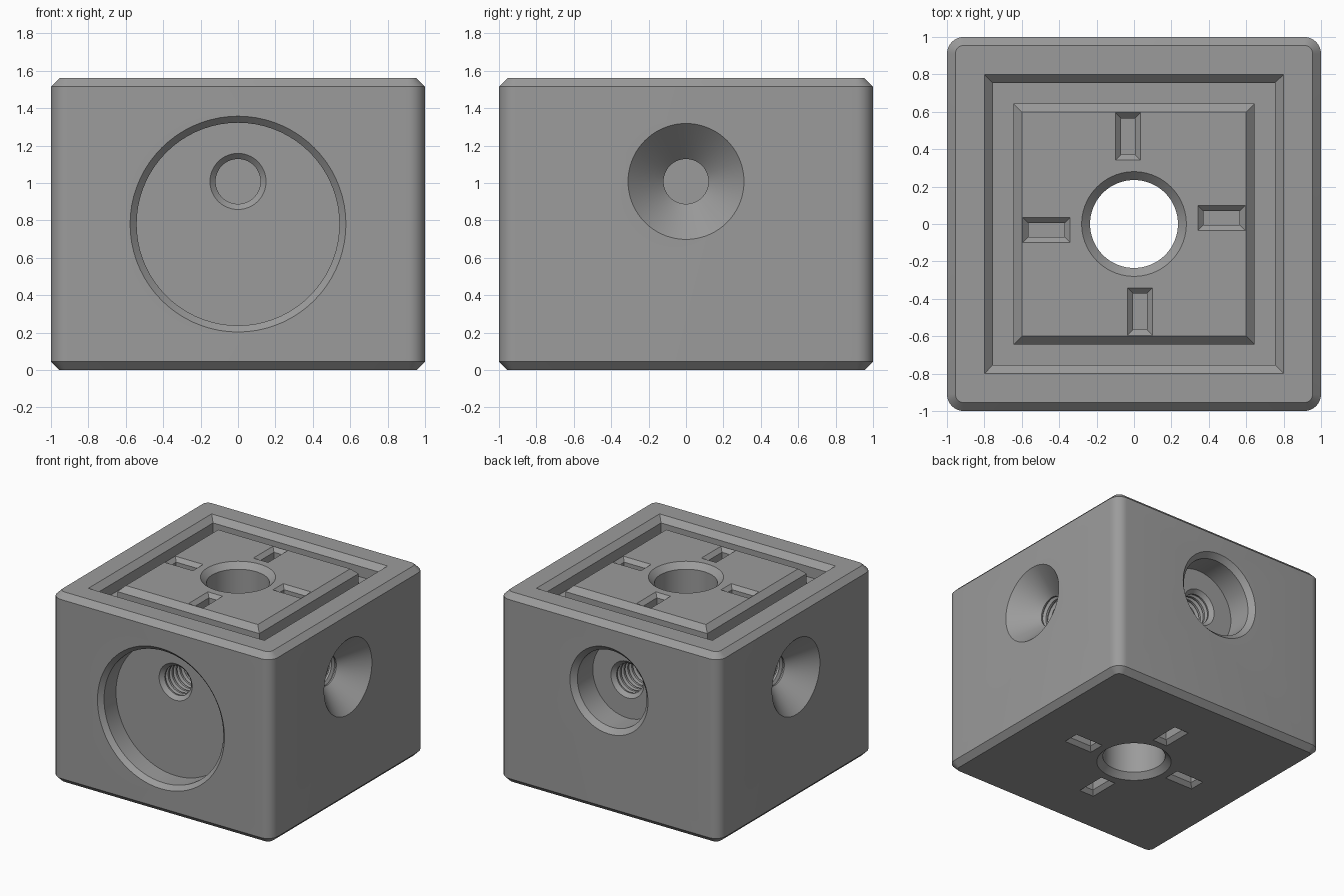
import bpy, bmesh, math
from mathutils import Matrix, Vector

if "Cube" in bpy.data.objects:
    bpy.data.objects.remove(bpy.data.objects["Cube"])

H = 1.56        # block height
AXIS_Z = 1.008  # height of the side holes
C = 0.045       # rim chamfer

gray = bpy.data.materials.new("gray_metal")
gray.diffuse_color = (0.33, 0.33, 0.33, 1)
gray.use_nodes = True
gray.node_tree.nodes["Principled BSDF"].inputs["Base Color"].default_value = gray.diffuse_color


def circle(r, d, n=72):
    return [Vector((r * math.cos(2 * math.pi * i / n), r * math.sin(2 * math.pi * i / n), -d)) for i in range(n)]


def rect(a, b, d):
    return [Vector((x * a, y * b, -d)) for x, y in ((1, 1), (-1, 1), (-1, -1), (1, -1))]


def rounded_square(half, r, z, seg=8):
    pts = []
    for q in range(4):
        c = Matrix.Rotation(q * math.pi / 2, 3, 'Z') @ Vector((half - r, half - r, 0))
        for i in range(seg + 1):
            a = (q + i / seg) * math.pi / 2
            pts.append(Vector((c.x + r * math.cos(a), c.y + r * math.sin(a), z)))
    return pts


def loft(name, loops, matrix=Matrix.Identity(4), closed=False):
    """Skin a row of matching loops, capped at the ends or closed into a ring."""
    bm = bmesh.new()
    rings = [[bm.verts.new(matrix @ p) for p in loop] for loop in loops]
    pairs = list(zip(rings, rings[1:]))
    if closed:
        pairs.append((rings[-1], rings[0]))
    else:
        bm.faces.new(rings[0])
        bm.faces.new(rings[-1])
    n = len(rings[0])
    for a, b in pairs:
        for i in range(n):
            j = (i + 1) % n
            bm.faces.new((a[i], a[j], b[j], b[i]))
    bmesh.ops.recalc_face_normals(bm, faces=bm.faces[:])
    mesh = bpy.data.meshes.new(name)
    bm.to_mesh(mesh)
    bm.free()
    mesh.materials.append(gray)
    ob = bpy.data.objects.new(name, mesh)
    bpy.context.scene.collection.objects.link(ob)
    return ob


def cut(target, cutter):
    """Subtract the cutter, keeping the first solver result that is sound."""
    cutter.hide_render = True
    for solver in ('EXACT', 'MANIFOLD', 'FLOAT'):
        m = target.modifiers.new("cut", 'BOOLEAN')
        m.operation, m.solver, m.object = 'DIFFERENCE', solver, cutter
        bpy.context.view_layer.update()
        deps = bpy.context.evaluated_depsgraph_get()
        mesh = bpy.data.meshes.new_from_object(target.evaluated_get(deps))
        target.modifiers.remove(m)
        if len(mesh.polygons) >= len(target.data.polygons):
            target.data = mesh
            break
    bpy.data.objects.remove(cutter)


def side_matrix(angle, z):
    """Place a cutter whose +z points out of the side; angle 0 is the front."""
    return (Matrix.Rotation(angle, 4, 'Z') @ Matrix.Translation((0, -1, z))
            @ Matrix.Rotation(math.pi / 2, 4, 'X'))


def thread(start, turns=7, pitch=0.05):
    """Chamfered mouth and ridged bore of a blind threaded hole."""
    prof = [(0.15, start), (0.12, start + 0.03)]
    for i in range(turns):
        d = start + 0.03 + i * pitch
        prof += [(0.12, d + 0.012), (0.143, d + 0.025), (0.143, d + 0.031), (0.12, d + 0.044)]
    return prof + [(0.12, start + 0.05 + turns * pitch)]


def lathe(name, profile, matrix):
    return loft(name, [circle(r, d) for r, d in profile], matrix)


# Block with rounded corners and chamfered rims
block = loft("connector_block", [
    rounded_square(1 - C, 0.045, 0), rounded_square(1, 0.09, C),
    rounded_square(1, 0.09, H - C), rounded_square(1 - C, 0.045, H)])

top = Matrix.Translation((0, 0, H))
bottom = Matrix.Rotation(math.pi, 4, 'Y')

# Vertical through bore, chamfered at both ends
cut(block, lathe("bore_cutter", [(0.30, -0.02), (0.235, C), (0.235, H - C), (0.30, H + 0.02)], top))

# Square groove in the top
cut(block, loft("groove_cutter", [rect(h, h, d) for h, d in (
    (0.82, -0.02), (0.755, 0.045), (0.755, 0.13),
    (0.645, 0.13), (0.645, 0.045), (0.58, -0.02))], top, closed=True))

# Four key slots on top and four underneath
for end in (top, bottom):
    for q in range(4):
        place = end @ Matrix.Rotation(q * math.pi / 2, 4, 'Z') @ Matrix.Translation((-0.032, 0.468, 0))
        cut(block, loft("slot_cutter", [rect(0.067 + e, 0.127 + e, d) for e, d in (
            (0.02, -0.02), (-0.03, 0.03), (-0.03, 0.12))], place))

# Large front recess, smaller back recess, conical side seats, threaded holes
cut(block, lathe("front_recess_cutter", [(0.597, -0.02), (0.542, 0.035), (0.542, 0.19)],
                 side_matrix(0, H / 2)))
for angle, prof in (
        (0, [(0.15, 0.17)] + thread(0.19)),
        (math.pi, [(0.375, -0.02), (0.315, 0.04), (0.315, 0.24)] + thread(0.24)),
        (math.pi / 2, [(0.33, -0.02)] + thread(0.16)),
        (-math.pi / 2, [(0.33, -0.02)] + thread(0.16))):
    cut(block, lathe("side_hole_cutter", prof, side_matrix(angle, AXIS_Z)))

# Smooth the round walls and keep the chamfers sharp
bpy.context.view_layer.objects.active = block
block.select_set(True)
bpy.ops.object.shade_smooth_by_angle(angle=math.radians(30))
